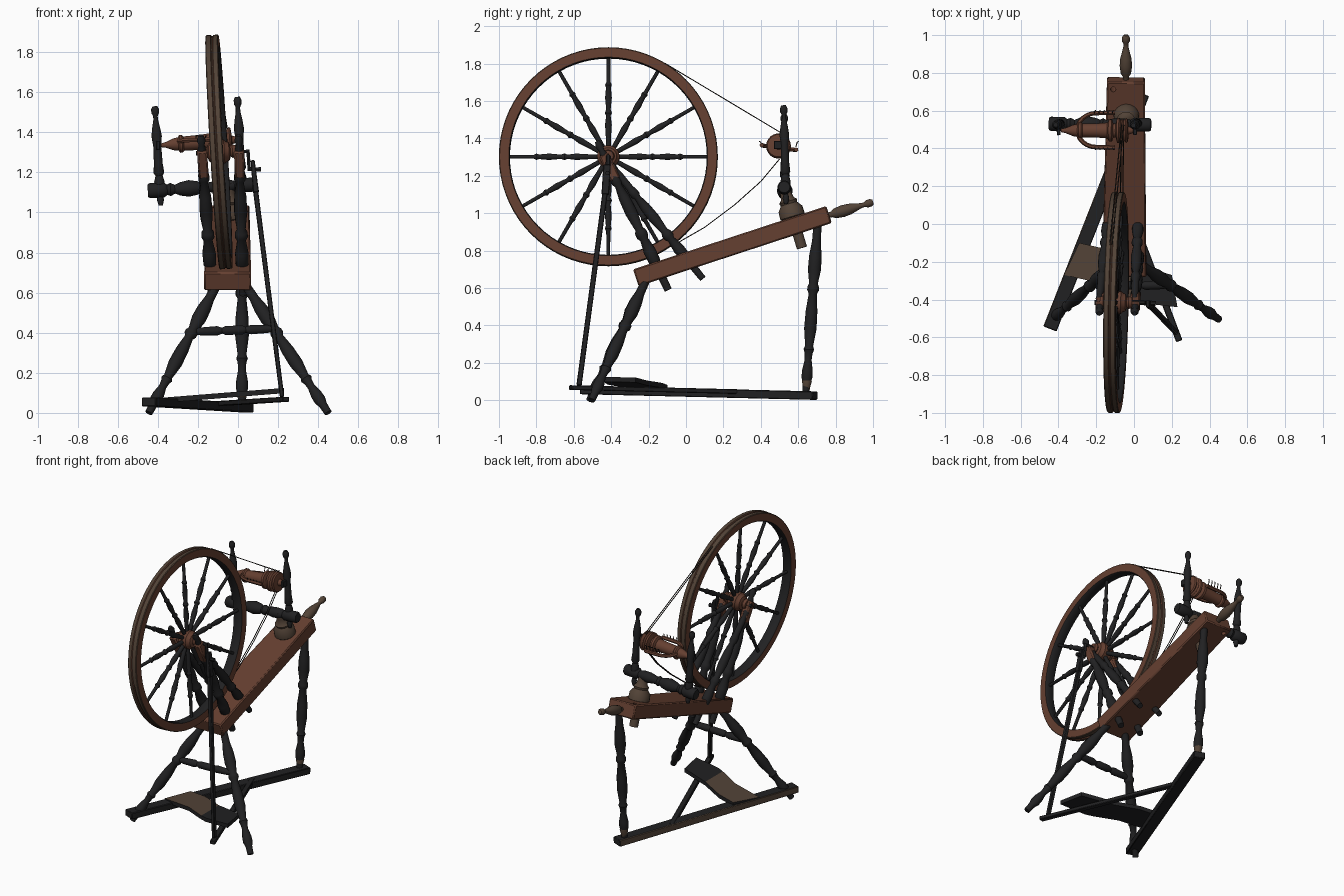
import bpy, bmesh, math
from mathutils import Vector, Matrix

if "Cube" in bpy.data.objects:
    bpy.data.objects.remove(bpy.data.objects["Cube"])


def make_mat(name, col):
    m = bpy.data.materials.new(name)
    m.diffuse_color = (*col, 1)
    m.use_nodes = True
    m.node_tree.nodes["Principled BSDF"].inputs["Base Color"].default_value = m.diffuse_color
    return m


DARK = make_mat("black stained wood", (0.015, 0.015, 0.016))
RED = make_mat("red brown wood", (0.13, 0.05, 0.03))
WORN = make_mat("worn grey brown wood", (0.085, 0.056, 0.038))
CORD = make_mat("dark cord", (0.02, 0.016, 0.013))
MATS = [DARK, RED, WORN, CORD]


def finish(name, bm, mat):
    bmesh.ops.recalc_face_normals(bm, faces=bm.faces)
    me = bpy.data.meshes.new(name)
    bm.to_mesh(me)
    bm.free()
    for m in [mat] + [m for m in MATS if m != mat]:
        me.materials.append(m)
    ob = bpy.data.objects.new(name, me)
    bpy.context.collection.objects.link(ob)
    return ob


def lathe(name, p0, p1, prof, mat, segs=14, closed=False, scale=1.0):
    """Turned part: prof holds (fraction along the axis, radius)."""
    p0, p1 = Vector(p0), Vector(p1)
    q = (p1 - p0).to_track_quat('Z', 'Y')
    bm = bmesh.new()
    rings = []
    for t, r in prof:
        c = p0.lerp(p1, t)
        rings.append([bm.verts.new(c + q @ Vector((r * scale * math.cos(a), r * scale * math.sin(a), 0)))
                      for a in (2 * math.pi * i / segs for i in range(segs))])
    pairs = list(zip(rings, rings[1:])) + ([(rings[-1], rings[0])] if closed else [])
    for a, b in pairs:
        for i in range(segs):
            j = (i + 1) % segs
            bm.faces.new((a[i], a[j], b[j], b[i]))
    if not closed:
        bm.faces.new(rings[0])
        bm.faces.new(rings[-1])
    return finish(name, bm, mat)


def bar(name, p0, p1, w0, w1, h, mat, bevel=0.004):
    """Squared timber between two points, optionally tapering in width."""
    p0, p1 = Vector(p0), Vector(p1)
    d = (p1 - p0).normalized()
    ref = Vector((0, 0, 1)) if abs(d.z) < 0.9 else Vector((0, 1, 0))
    side = d.cross(ref).normalized()
    up = side.cross(d)
    bm = bmesh.new()
    ends = [[bm.verts.new(p + side * w * sx / 2 + up * h * sz / 2)
             for sx, sz in ((-1, -1), (1, -1), (1, 1), (-1, 1))] for p, w in ((p0, w0), (p1, w1))]
    bm.faces.new(ends[0])
    bm.faces.new(ends[1])
    for i in range(4):
        j = (i + 1) % 4
        bm.faces.new((ends[0][i], ends[0][j], ends[1][j], ends[1][i]))
    bmesh.ops.bevel(bm, geom=bm.edges[:], offset=bevel, segments=1, affect='EDGES')
    return finish(name, bm, mat)


def tube(name, pts, r, mat):
    cu = bpy.data.curves.new(name, 'CURVE')
    cu.dimensions = '3D'
    cu.bevel_depth, cu.bevel_resolution, cu.use_fill_caps = r, 1, True
    sp = cu.splines.new('POLY')
    sp.points.add(len(pts) - 1)
    for p, co in zip(sp.points, pts):
        p.co = (*co, 1)
    cu.materials.append(mat)
    ob = bpy.data.objects.new(name, cu)
    bpy.context.collection.objects.link(ob)
    return ob


# Turned profiles
LEG = [(0, .022), (.12, .024), (.2, .034), (.28, .036), (.36, .024), (.38, .032), (.4, .032), (.42, .022),
       (.52, .032), (.62, .034), (.72, .022), (.74, .029), (.76, .022), (.8, .019), (.86, .029), (.9, .03),
       (.94, .021), (1, .019)]
POST = [(0, .02), (.1, .022), (.17, .022), (.19, .032), (.26, .034), (.34, .022), (.36, .032), (.39, .032),
        (.41, .022), (.52, .033), (.62, .03), (.7, .019), (.72, .028), (.75, .028), (.78, .022), (.9, .022),
        (.94, .015), (.97, .022), (1, .012)]
SPOKE = [(0, .013), (.12, .014), (.25, .018), (.35, .012), (.38, .019), (.42, .012), (.55, .018), (.66, .013),
         (.69, .018), (.72, .011), (1, .01)]
MAIDEN = [(0, .01), (.06, .018), (.1, .012), (.14, .024), (.24, .026), (.3, .018), (.33, .027), (.42, .022),
          (.6, .02), (.7, .026), (.78, .02), (.86, .012), (.9, .011), (.93, .019), (.97, .02), (1, .012)]

# Sloping bench with a small through hole
bench = bar("bench", (-.052, -.267, .655), (-.043, .764, .993), .235, .2, .095, RED, .007)
cutter = lathe("hole_cutter", (-.11, .66, 1.2), (-.11, .78, .8), [(0, .014), (1, .014)], RED)
cutter.hide_render = True
cutter.hide_viewport = True
cutter.display_type = 'WIRE'
mod = bench.modifiers.new("peg hole", 'BOOLEAN')
mod.object, mod.operation, mod.solver = cutter, 'DIFFERENCE', 'EXACT'

# Three legs, stretcher and ground bar
lathe("front_leg_left", (-.1, -.21, .65), (-.445, -.515, .0), LEG, DARK)
lathe("front_leg_right", (.03, -.21, .65), (.45, -.505, .0), LEG, DARK)
lathe("back_leg", (.02, .705, .96), (.02, .64, .03), LEG, DARK)
lathe("back_leg_foot", (.02, .649, .13), (.02, .64, .03), [(0, .021), (.3, .027), (.6, .02), (1, .018)], WORN)
lathe("leg_stretcher", (-.23, -.325, .405), (.19, -.325, .42),
      [(0, .013), (.1, .02), (.3, .024), (.36, .015), (.4, .023), (.6, .023), (.64, .015), (.7, .024), (.9, .02),
       (1, .013)], DARK)
ground = bar("ground_bar", (-.445, -.555, .055), (.045, .69, .025), .075, .075, .045, DARK)
for f in ground.data.polygons:
    if f.normal.x < -.5:
        f.material_index = 2

# Treadle: arm and shaped foot board
bar("treadle_arm", (.24, -.62, .068), (-.12, .33, .045), .035, .035, .025, DARK)
outline = [(-.37, -.27), (-.29, -.1), (-.16, -.13), (0, -.21), (.2, -.27), (.23, -.44), (.05, -.42),
           (0, -.4), (-.15, -.32)]
bm = bmesh.new()
lo, hi = ([bm.verts.new((x, y, .093 + .08 * x + o)) for x, y in outline] for o in (-.013, .013))
for ring in (lo, hi):
    left = [ring[i] for i in (0, 1, 2, 3, 7, 8)]
    right = [ring[i] for i in (3, 4, 5, 6, 7)]
    bm.faces.new(left)
    bm.faces.new(right)
for i in range(len(outline)):
    j = (i + 1) % len(outline)
    bm.faces.new((lo[i], lo[j], hi[j], hi[i]))
board = finish("treadle_board", bm, DARK)
for f in board.data.polygons:
    if f.normal.z > .5 and f.center.x < -.05:
        f.material_index = 2

# Footman rod and crank
bar("footman_rod", (.22, -.572, .08), (.085, -.43, 1.13), .022, .026, .028, DARK)
bar("footman_head", (.09, -.432, 1.1), (.073, -.422, 1.26), .03, .02, .04, DARK)
tube("crank", [(-.21, -.415, 1.295), (.05, -.415, 1.305), (.056, -.418, 1.215), (.115, -.42, 1.215)], .013, DARK)

# Wheel: rim, hub and twelve spokes, tilted slightly
W = (Matrix.Translation((-.095, -.415, 1.302)) @ Matrix.Rotation(math.radians(-1.2), 4, 'Z')
     @ Matrix.Rotation(math.radians(-3.4), 4, 'Y'))
rim_prof = [(0, .532), (0, .581), (.06, .585), (.4, .585), (.46, .579), (.54, .579), (.6, .585), (.94, .585),
            (1, .581), (1, .532), (.9, .527), (.1, .527)]
rim = lathe("wheel_rim", W @ Vector((-.032, 0, 0)), W @ Vector((.032, 0, 0)), rim_prof, RED, 72, True)
axis = W.to_3x3() @ Vector((1, 0, 0))
for f in rim.data.polygons:
    if abs(f.normal.dot(axis)) < .8:
        out = (f.center - W.translation).dot(f.normal) > 0
        f.material_index = 2 if out else 1
lathe("wheel_hub", W @ Vector((-.085, 0, 0)), W @ Vector((.085, 0, 0)),
      [(0, .028), (.1, .034), (.16, .026), (.2, .045), (.3, .052), (.34, .06), (.66, .06), (.7, .052), (.8, .045),
       (.84, .026), (.9, .034), (1, .028)], RED, 20)
for k in range(12):
    a = k * math.pi / 6
    d = Vector((0, math.cos(a), math.sin(a)))
    lathe(f"wheel_spoke_{k + 1}", W @ (d * .05), W @ (d * .535), SPOKE, DARK, 10)

# Wheel uprights, braces and bearing cheeks
for side, xb, xt in (("left", -.13, -.185), ("right", .025, .003)):
    foot, top = Vector((xb, -.095, .59)), Vector((xt, -.475, 1.385))
    lathe(f"wheel_post_{side}", foot, top, POST, DARK)
    lathe(f"wheel_brace_{side}", (xb, .09, .65), (xt, -.41, 1.27), POST, DARK, scale=.9)
    bar(f"wheel_bearing_{side}", foot.lerp(top, .74), foot.lerp(top, .91), .05, .05, .055, RED, .008)

# Tension handle at the back of the bench
lathe("tension_handle", (-.043, .75, .985), (-.043, 1.0, 1.06),
      [(0, .014), (.12, .016), (.18, .027), (.35, .033), (.5, .03), (.68, .018), (.76, .013), (.82, .013),
       (.87, .021), (.95, .021), (1, .013)], WORN)

# Stem holding the cross piece, with its peg through the bench
lathe("spinning_stem", (-.035, .62, .815), (-.045, .52, 1.15),
      [(0, .028), (.45, .028), (.46, .055), (.5, .068), (.62, .066), (.7, .045), (.74, .05), (.78, .036), (.86, .03),
       (1, .026)], WORN, 18)
lathe("cross_piece", (-.45, .53, 1.108), (.09, .525, 1.14),
      [(0, .032), (.02, .038), (.15, .038), (.18, .026), (.21, .034), (.25, .022), (.3, .034), (.38, .042),
       (.46, .034), (.5, .024), (.53, .033), (.56, .024), (.66, .034), (.76, .032), (.8, .025), (.83, .036),
       (.98, .036), (1, .03)], DARK, 18)
lathe("maiden_left", (-.385, .53, 1.035), (-.415, .525, 1.53), MAIDEN, DARK)
lathe("maiden_right", (.022, .535, 1.05), (-.003, .522, 1.577), MAIDEN, DARK)
bar("bearing_left", (-.402, .54, 1.335), (-.398, .47, 1.335), .02, .02, .045, DARK)
bar("bearing_right", (.006, .54, 1.365), (.006, .47, 1.365), .02, .02, .045, DARK)

# Flyer, bobbin and grooved whorl
S0, S1 = Vector((-.385, .495, 1.335)), Vector((.01, .495, 1.365))
lathe("bobbin_and_whorl", S0, S1,
      [(0, .009), (.06, .014), (.16, .03), (.22, .034), (.24, .045), (.27, .045), (.29, .036), (.5, .038),
       (.62, .042), (.64, .058), (.68, .058), (.7, .036), (.73, .036), (.75, .066), (.78, .066), (.8, .054),
       (.82, .066), (.84, .054), (.87, .066), (.89, .06), (.9, .022), (1, .009)], RED, 22)
arc = []
for i in range(13):
    a = math.radians(-90 + 15 * i)
    arc.append((-.2 - .1 * math.cos(a), .497 + .09 * math.sin(a), 1.35 - .012 * math.sin(a)))
flyer = [(-.1, .405, 1.364)] + arc + [(-.1, .589, 1.34)]
tube("flyer", flyer, .012, RED)
for k in range(5):
    for s in (-1, 1):
        x, y = -.21 + .024 * k, .497 + .09 * s
        tube(f"flyer_hook_{k + 1}_{'front' if s < 0 else 'back'}",
             [(x, y, 1.355), (x, y + .008 * s, 1.381), (x + .008, y + .014 * s, 1.383)], .003, CORD)

# Doubled drive band
for k, o in enumerate((-.006, .006)):
    tube(f"drive_band_upper_{k + 1}", [(-.122 + o, -.11, 1.80), (-.06 + o, .525, 1.42)], .003, CORD)
    tube(f"drive_band_lower_{k + 1}", [(-.068 + o, -.055, .836), (-.066 + o, .1, .925), (-.064 + o, .26, 1.045),
                                       (-.062 + o, .4, 1.17), (-.06 + o, .5, 1.29)], .003, CORD)

# Mesh conversion of tubes and shading
bpy.ops.object.select_all(action='DESELECT')
for ob in [o for o in bpy.context.scene.objects if o.type == 'CURVE']:
    ob.select_set(True)
    bpy.context.view_layer.objects.active = ob
bpy.ops.object.convert(target='MESH')
bpy.ops.object.select_all(action='DESELECT')
for ob in bpy.context.scene.objects:
    if ob.type == 'MESH' and ob != cutter:
        ob.select_set(True)
        bpy.context.view_layer.objects.active = ob
bpy.ops.object.shade_smooth_by_angle(angle=math.radians(40))
